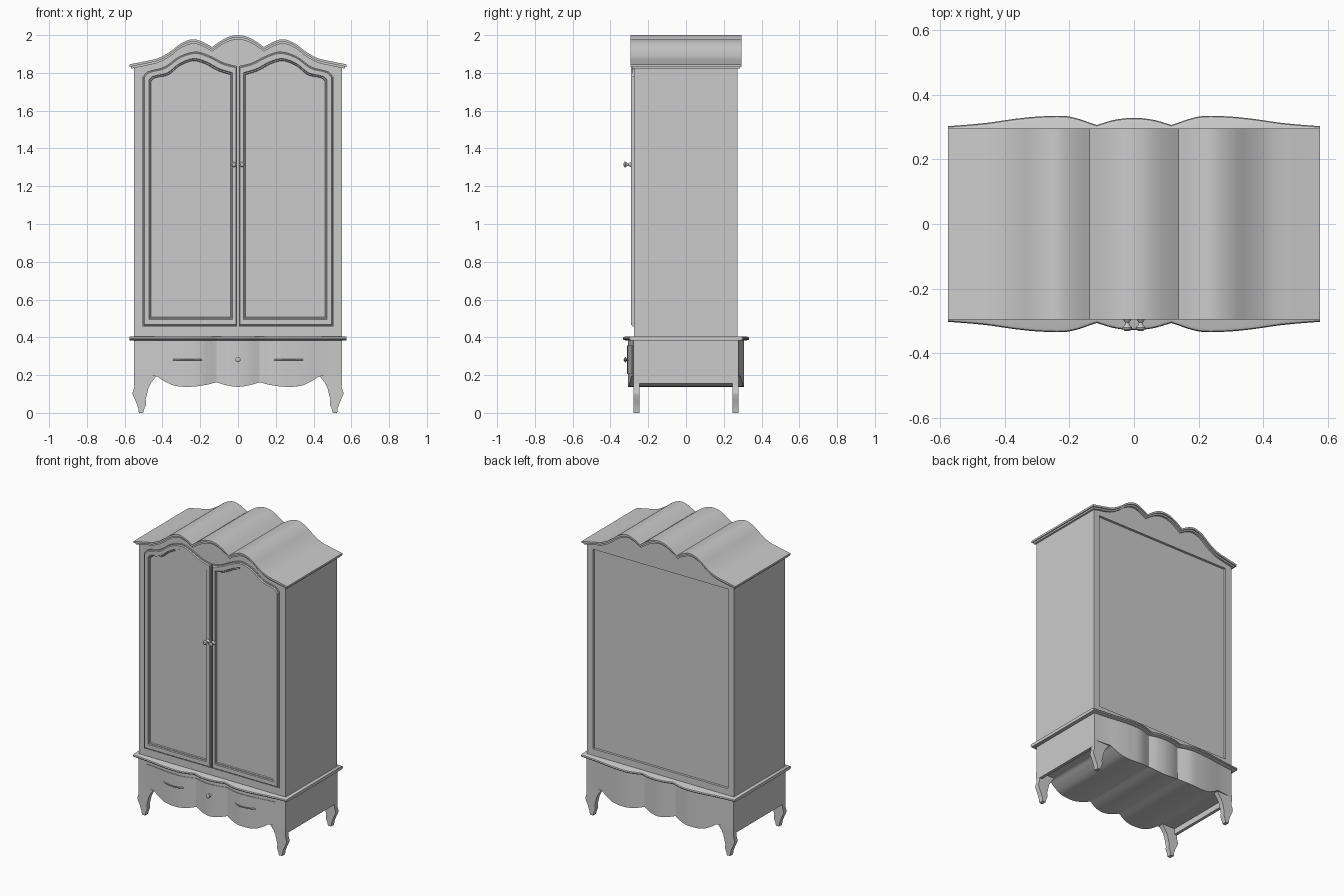
import bpy, bmesh, math

if "Cube" in bpy.data.objects:
    bpy.data.objects.remove(bpy.data.objects["Cube"])


def finish(name, bm, angle=30):
    bmesh.ops.recalc_face_normals(bm, faces=bm.faces)
    me = bpy.data.meshes.new(name)
    bm.to_mesh(me)
    bm.free()
    ob = bpy.data.objects.new(name, me)
    bpy.context.collection.objects.link(ob)
    bpy.ops.object.select_all(action='DESELECT')
    ob.select_set(True)
    bpy.context.view_layer.objects.active = ob
    bpy.ops.object.shade_smooth_by_angle(angle=math.radians(angle))
    return ob


def skin(name, rings, closed=True):
    """Bridge successive closed rings of points and cap both ends."""
    bm = bmesh.new()
    rv = [[bm.verts.new(p) for p in r] for r in rings]
    for a, b in zip(rv, rv[1:]):
        n = len(a)
        for i in range(n):
            bm.faces.new((a[i], a[(i + 1) % n], b[(i + 1) % n], b[i]))
    bm.faces.new(rv[0])
    bm.faces.new(rv[-1])
    return finish(name, bm)


def hermite(pts, x):
    def slope(i):
        a, b = pts[max(i - 1, 0)], pts[min(i + 1, len(pts) - 1)]
        return (b[1] - a[1]) / (b[0] - a[0])
    x = min(max(x, pts[0][0]), pts[-1][0])
    i = 0
    while i < len(pts) - 2 and x > pts[i + 1][0]:
        i += 1
    (x0, y0), (x1, y1) = pts[i], pts[i + 1]
    h = x1 - x0
    t = (x - x0) / h
    return (y0 * (2*t**3 - 3*t*t + 1) + y1 * (3*t*t - 2*t**3)
            + slope(i) * h * (t**3 - 2*t*t + t) + slope(i + 1) * h * (t**3 - t*t))


def scallop(mid, side):
    """Symmetric curve: a middle bump and a side wave meeting at a cusp."""
    full = [(-x, y) for x, y in reversed(mid[1:])] + mid
    return lambda x: hermite(full if abs(x) < mid[-1][0] else side, abs(x))


def loft_x(name, half, cusp, section, n=72, lo=None):
    lo = -half if lo is None else lo
    xs = {round(lo + (half - lo) * i / n, 4) for i in range(n + 1)}
    xs = sorted(xs | {s * cusp for s in (-1, 1) if lo < s * cusp < half})
    return skin(name, [[(x, y, z) for y, z in section(x)] for x in xs])


def box(name, x0, x1, y0, y1, z0, z1):
    return skin(name, [[(x0, y0, z), (x1, y0, z), (x1, y1, z), (x0, y1, z)] for z in (z0, z1)])


def lathe(name, x, y, z, prof, n=20):
    """Turned part with its axis along -y."""
    return skin(name, [[(x + r * math.cos(2*math.pi*i/n), y - d, z + r * math.sin(2*math.pi*i/n))
                        for i in range(n)] for r, d in prof])


def rect(y0, y1, z0, z1):
    return [(y0, z0), (y1, z0), (y1, z1), (y0, z1)]


# shape curves: crown height, plan depth of the base, apron lower edge
crown = scallop([(0, 2.0), (.05, 1.991), (.095, 1.967), (.137, 1.937)],
                [(.137, 1.937), (.19, 1.966), (.24, 1.978), (.30, 1.957), (.36, 1.912),
                 (.42, 1.879), (.50, 1.860), (.575, 1.845)])
plan = scallop([(0, .328), (.06, .322), (.115, .306)],
               [(.115, .306), (.2, .332), (.28, .333), (.36, .326), (.46, .312), (.575, .302)])
apron = scallop([(0, .138), (.06, .146), (.115, .162)],
                [(.115, .162), (.175, .147), (.255, .138), (.335, .144), (.39, .168), (.43, .194)])

# crown
loft_x("crown_top", .575, .137, lambda x: rect(-.295, .295, crown(x) - .013, crown(x)))
loft_x("crown_lower_moulding", .566, .137, lambda x: rect(-.286, .286, crown(x) - .024, crown(x) - .012))

# cabinet body and recessed back
loft_x("cabinet_body", .55, .137, lambda x: rect(-.275, .257, .395, crown(x) - .015))
loft_x("back_top_rail", .55, .137, lambda x: rect(.25, .273, 1.80, crown(x) - .015))
box("back_bottom_rail", -.55, .55, .25, .273, .395, .45)
for s, side in ((-1, "left"), (1, "right")):
    box("back_stile_" + side, *sorted((s * .505, s * .55)), .25, .273, .44, 1.81)

# doors
outer_arch = [(.004, 1.836), (.07, 1.853), (.15, 1.892), (.223, 1.913), (.31, 1.888),
              (.387, 1.834), (.465, 1.812), (.485, 1.803), (.505, 1.78)]
inner_arch = [(.037, 1.793), (.105, 1.815), (.175, 1.852), (.238, 1.867), (.31, 1.840),
              (.37, 1.793), (.43, 1.779), (.448, 1.773), (.464, 1.757)]


def smooth_arch(pts, k=5):
    out = []
    for (a, _), (b, _) in zip(pts, pts[1:]):
        out += [(a + (b - a) * i / k) for i in range(k)]
    out.append(pts[-1][0])
    return [(x, hermite(pts, x)) for x in out]


def door_loop(arch, bottom):
    return smooth_arch(arch) + [(arch[-1][0], bottom), (arch[0][0], bottom)]


outer, inner = door_loop(outer_arch, .457), door_loop(inner_arch, .503)
door_steps = [(0, -.27), (0, -.284), (.12, -.284), (.22, -.291), (.8, -.291),
              (.88, -.285), (1, -.285), (1.08, -.279)]
for s, side in ((-1, "left"), (1, "right")):
    skin("door_" + side, [[(s * (a[0] + (b[0] - a[0]) * t), y, a[1] + (b[1] - a[1]) * t)
                           for a, b in zip(outer, inner)] for t, y in door_steps])
    lathe("door_knob_" + side, s * .021, -.285, 1.315,
          [(.014, 0), (.014, .008), (.006, .02), (.007, .026), (.015, .035), (.015, .039), (.008, .045)])

# base: scalloped top board with rounded edge
def board(x):
    p = plan(x)
    front = [(-p + .012, .384), (-p + .003, .388), (-p, .394), (-p + .003, .401), (-p + .012, .405)]
    return front + [(-y, z) for y, z in reversed(front)]


loft_x("base_top_board", .575, .115, board)

# base: carcass with shaped front, back and underside
loft_x("base_apron", .55, .115,
       lambda x: rect(-plan(x) + .027, plan(x) - .027, apron(x), .39), n=88)

# drawer front following the bow
loft_x("drawer_front", .48, .115,
       lambda x: rect(-plan(x) + .023, -plan(x) + .05, .206, .357))
lathe("drawer_knob", 0, -.304, .282,
      [(.012, 0), (.006, .006), (.006, .01), (.014, .015), (.014, .019), (.007, .023)])

# side panels and legs
leg = [(.43, .20), (.442, .182), (.46, .16), (.474, .132), (.482, .10), (.489, .07), (.486, .045),
       (.497, .02), (.502, 0), (.525, 0), (.528, .025), (.541, .06), (.557, .095), (.558, .108),
       (.549, .135), (.55, .17), (.55, .21)]
for s, side in ((-1, "left"), (1, "right")):
    box("base_side_" + side, *sorted((s * .53, s * .55)), -.273, .273, .155, .39)
    for f, end in ((-1, "front"), (1, "back")):
        skin(f"{end}_leg_{side}", [[(s * x, f * y, z) for x, z in leg] for y in (.246, .278)])

    # bowed drawer pull
    cu = bpy.data.curves.new("drawer_pull_" + side, 'CURVE')
    cu.dimensions = '3D'
    cu.bevel_depth = .004
    cu.bevel_resolution = 2
    cu.use_fill_caps = True
    sp = cu.splines.new('POLY')
    sp.points.add(12)
    for i, pt in enumerate(sp.points):
        t = i / 12
        x = .192 + .152 * t
        pt.co = (s * x, -plan(x) + .027 - .02 * math.sin(math.pi * t) ** .6, .281, 1)
    bpy.context.collection.objects.link(bpy.data.objects.new("drawer_pull_" + side, cu))
